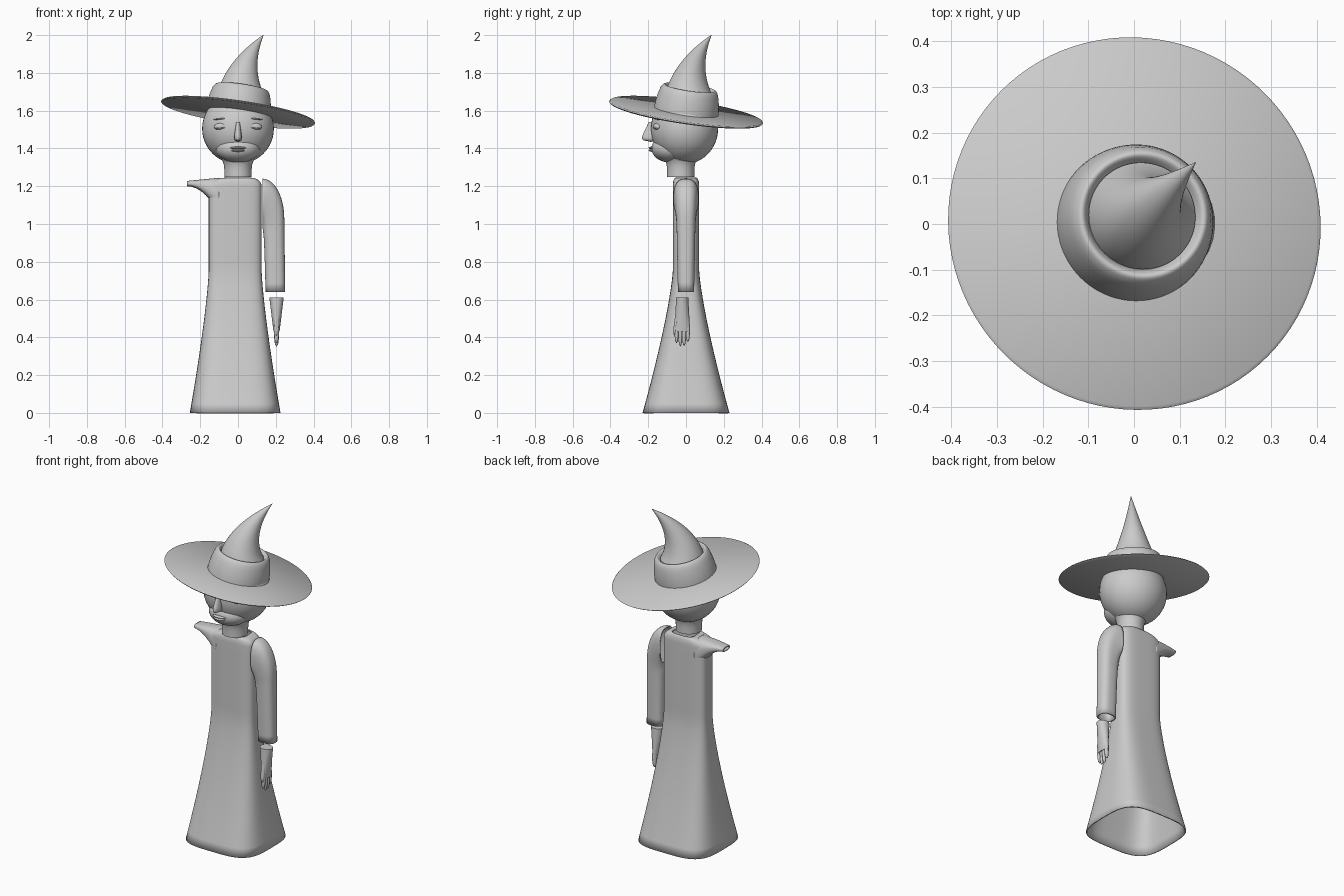
import bpy, bmesh, math
from mathutils import Vector

cube = bpy.data.objects.get("Cube")
if cube:
    bpy.data.objects.remove(cube, do_unlink=True)

grey = bpy.data.materials.new("plain grey")
grey.use_nodes = True
colour = (.6, .6, .6, 1)
grey.diffuse_color = colour
grey.node_tree.nodes["Principled BSDF"].inputs["Base Color"].default_value = colour


def finish(name, bm):
    bmesh.ops.recalc_face_normals(bm, faces=bm.faces)
    mesh = bpy.data.meshes.new(name)
    bm.to_mesh(mesh)
    bm.free()
    mesh.materials.append(grey)
    part = bpy.data.objects.new(name, mesh)
    bpy.context.collection.objects.link(part)
    bpy.ops.object.select_all(action='DESELECT')
    part.select_set(True)
    bpy.context.view_layer.objects.active = part
    bpy.ops.object.shade_smooth_by_angle(angle=math.radians(45))
    return part


def section(inner, outer, depth, y=0):
    """Cross-section spanning two (x, z) ends, with a half depth along y."""
    return Vector((inner[0], y, inner[1])), Vector((outer[0], y, outer[1])), depth


def level(z, width, depth, x=0, y=0):
    """Horizontal cross-section given by its half width and half depth."""
    return section((x - width, z), (x + width, z), depth, y)


def disc(z, radius, y=0):
    return level(z, radius, radius, y=y)


def loft(name, sections, power=2, sides=48, wall=0):
    """Skin superellipse sections; a wall thickness leaves the ends open."""
    bm = bmesh.new()
    rings = []
    for inner, outer, depth in sections:
        middle, half = (inner + outer) / 2, (outer - inner) / 2
        ring = []
        for i in range(sides):
            angle = math.tau * i / sides
            across, along = (math.copysign(abs(w) ** (2 / power), w)
                             for w in (math.cos(angle), math.sin(angle)))
            ring.append(bm.verts.new(middle + half * across + Vector((0, depth * along, 0))))
        rings.append(ring)
    for low, high in zip(rings, rings[1:]):
        for i in range(sides):
            bm.faces.new((low[i - 1], low[i], high[i], high[i - 1]))
    if not wall:
        bm.faces.new(rings[0])
        bm.faces.new(rings[-1])
    part = finish(name, bm)
    if wall:
        cloth = part.modifiers.new("cloth", 'SOLIDIFY')
        cloth.thickness = wall
        cloth.offset = -1
    return part


def ellipsoid(name, centre, radii, tilt=0):
    bm = bmesh.new()
    bmesh.ops.create_uvsphere(bm, u_segments=40, v_segments=24, radius=1)
    part = finish(name, bm)
    part.location, part.scale = centre, radii
    part.rotation_euler.y = tilt
    return part


def blend(start, end, t):
    return start + (end - start) * t


def fractions(count):
    return [i / count for i in range(count + 1)]


# Gown: straight boxy bodice, flared hollow skirt, rounded shoulders
gown = []
for t in fractions(24):
    height = blend(0, 1.2, t)
    flare = max(0, 1 - height / .75) ** 1.3
    gown.append(level(height, blend(.14, .24, flare), blend(.07, .23, flare), x=-.015))
for t in fractions(8)[1:]:
    rise, run = math.sin(t * math.pi / 2), math.cos(t * math.pi / 2)
    gown.append(level(blend(1.2, 1.245, rise), blend(.07, .14, run),
                      blend(.055, .07, run), x=blend(0, -.015, run)))
loft("gown", gown, power=3.6, sides=72, wall=.008)

# Left sleeve: sections fan round the armpit, then run down to an open cuff
armpit = Vector((.13, 1.03))
sleeve = []
for t in fractions(12):
    turn = (1 - t) * math.pi / 2
    reach = Vector((.115 * math.cos(turn), .21 * math.sin(turn)))
    sleeve.append(section(armpit - Vector((0, t * .05)), armpit + reach, blend(.067, .05, t)))
for t in fractions(8)[1:]:
    sleeve.append(section((blend(.13, .146, t ** .5), blend(.98, .64, t)),
                          (blend(.245, .25, t), blend(1.03, .64, t)), blend(.05, .043, t)))
loft("left_sleeve", sleeve, power=2.6, wall=.008)

# Torn right shoulder: a tapering open stub
stub = []
for t in fractions(12):
    x = blend(-.1, -.27, t)
    stub.append(section((x, blend(1.245, 1.228, t)),
                        (x, 1.2 - .14 * (1 - t) ** 2), blend(.067, .034, t)))
loft("right_shoulder_stub", stub, power=2.6, wall=.008)

# Left hand
palm = [level(blend(.61, .43, t), blend(.038, .016, t),
              blend(.032, .042, t), x=.204, y=-.02) for t in fractions(6)]
loft("left_palm", palm, sides=24)


def finger(name, root, tip, root_y, tip_y):
    rows = []
    for t in fractions(10):
        girth = .012 * math.sqrt(1 - t ** 4) + .001
        rows.append(level(blend(root, tip, t), girth, girth * .8,
                          x=.204, y=blend(root_y, tip_y, t)))
    loft(name, rows, sides=12)


for i, label in enumerate(("index", "middle", "ring", "little")):
    y = blend(-.05, -.03, i)
    finger(label + "_finger", .46, .35 + .01 * (i - 1.4) ** 2, y, y)
finger("thumb", .53, .41, -.045, -.062)

# Head and neck
ellipsoid("head", (0, -.008, 1.505), (.19, .178, .188))
ellipsoid("jaw", (0, -.083, 1.4), (.118, .1, .075))
neck = [disc(blend(1.25, 1.36, t), blend(.072, .1, t ** 4), y=-.028) for t in fractions(8)]
loft("neck", neck)

# Face
nose = []
for t in fractions(12):
    bulge = math.sqrt(1 - t ** 8)
    nose.append(level(blend(1.54, 1.435, t), blend(.008, .024, t) * bulge + .001,
                      blend(.008, .058, t) * bulge + .002, y=-.187))
loft("nose", nose, sides=20)
ellipsoid("upper_lip", (0, -.176, 1.403), (.042, .022, .007))
ellipsoid("lower_lip", (0, -.176, 1.39), (.036, .022, .008))
for side, sign in (("left", 1), ("right", -1)):
    x, tilt = sign * .085, sign * .08
    ellipsoid(side + "_eyelid", (x, -.147, 1.517), (.042, .026, .02), tilt)
    ellipsoid(side + "_lash_line", (x, -.158, 1.508), (.034, .017, .003), tilt)
    ellipsoid(side + "_eyebrow", (x, -.145, 1.557), (.046, .022, .004), tilt)

# Hat: flat brim and tapered band on a shared tilt
brim = loft("hat_brim", [disc(0, .405), disc(.006, .412), disc(.012, .405)], sides=96)
band_rows = [disc(blend(0, .12, t), blend(.172, .153, t ** 2)) for t in fractions(6)]
for t in fractions(8)[1:]:
    band_rows.append(disc(.12 + .02 * math.sin(t * math.pi), blend(.153, .118, t)))
band = loft("hat_band", band_rows, sides=72)
for part in (brim, band):
    part.location.z = 1.586
    part.rotation_mode = 'QUATERNION'
    part.rotation_quaternion = Vector((.145, .145, 1)).to_track_quat('Z', 'Y')

# Hat: cone bending over towards the back left
cone_rows = []
for t in fractions(24):
    radius = .117 * (1 - t) + .001
    lean = .2 + .6 * t
    centre = Vector((.025 + .165 * t ** 2, blend(1.71, 2, t)))
    spread = Vector((math.cos(lean), -math.sin(lean))) * radius
    cone_rows.append(section(centre - spread, centre + spread, radius))
cone = loft("hat_cone", cone_rows, sides=64)
cone.rotation_euler.z = math.pi / 4
